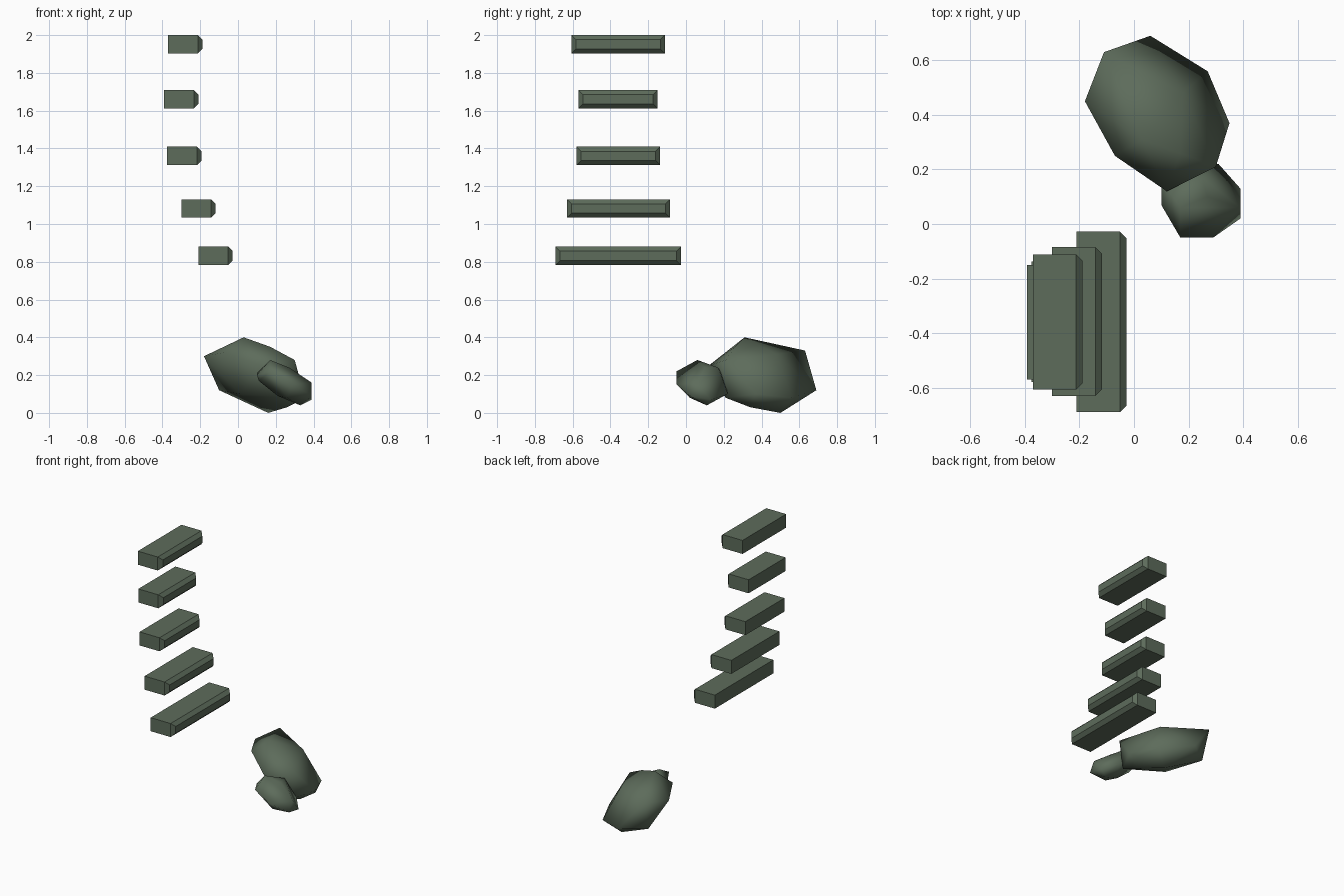
import bpy
import bmesh
from mathutils import Matrix, Vector

default_cube = bpy.data.objects.get("Cube")
if default_cube:
    bpy.data.objects.remove(default_cube, do_unlink=True)

# Single muted green for everything
moss = bpy.data.materials.new("moss_green")
moss.use_nodes = True
colour = (0.11, 0.15, 0.105, 1.0)
moss.diffuse_color = colour
moss.node_tree.nodes["Principled BSDF"].inputs["Base Color"].default_value = colour


def finish(bm, name, smooth):
    """Turn a bmesh into a named, coloured object."""
    bmesh.ops.recalc_face_normals(bm, faces=bm.faces[:])
    for face in bm.faces:
        face.smooth = smooth
    mesh = bpy.data.meshes.new(name)
    bm.to_mesh(mesh)
    bm.free()
    mesh.materials.append(moss)
    obj = bpy.data.objects.new(name, mesh)
    bpy.context.scene.collection.objects.link(obj)
    return obj


def slat(name, left_edge, bottom, front, back):
    """Horizontal bar whose +x face has chamfered edges."""
    size = Vector((0.182, back - front, 0.097))
    corner = Vector((left_edge, front, bottom))
    bm = bmesh.new()
    bmesh.ops.create_cube(bm, size=1.0)
    bmesh.ops.transform(
        bm,
        matrix=Matrix.Translation(corner + size / 2) @ Matrix.Diagonal(size).to_4x4(),
        verts=bm.verts[:],
    )
    end = max(bm.faces, key=lambda f: f.calc_center_median().x)
    bmesh.ops.bevel(bm, geom=list(end.edges), offset=0.024, segments=1,
                    profile=0.5, affect='EDGES')
    return finish(bm, name, False)


def boulder(name, corners):
    """Rounded stone: the convex skin around a few corners, shaded smooth."""
    bm = bmesh.new()
    for corner in corners:
        bm.verts.new(corner)
    hull = bmesh.ops.convex_hull(bm, input=bm.verts[:])
    unused = {v for v in hull["geom_interior"] + hull["geom_unused"]
              if isinstance(v, bmesh.types.BMVert)}
    bmesh.ops.delete(bm, geom=list(unused), context='VERTS')
    return finish(bm, name, True)


# Rising column of slats, from the longest at the bottom
slats = [
    (-0.21, 0.783, -0.69, -0.027),
    (-0.3, 1.034, -0.63, -0.085),
    (-0.375, 1.312, -0.58, -0.137),
    (-0.392, 1.612, -0.57, -0.15),
    (-0.37, 1.903, -0.607, -0.112),
]
for number, placement in enumerate(slats, start=1):
    slat(f"slat_{number}", *placement)

# Large flattened boulder at the back
boulder("large_boulder", [
    (.06, .69, .12), (-.18, .45, .3), (-.11, .63, .33), (-.1, .57, .12),
    (.27, .56, .08), (.35, .37, .1), (.3, .21, .28), (.12, .12, .25),
    (-.07, .25, .32), (.03, .31, .4), (.17, .26, .35), (.16, .5, .0),
    (.32, .42, .06), (.26, .34, .03), (.27, .21, .08), (.01, .33, .1),
    (.18, .48, .31),
])

# Small boulder leaning against it
boulder("small_boulder", [
    (.17, -.05, .22), (.29, -.05, .15), (.1, .07, .2), (.1, .16, .21),
    (.17, .06, .28), (.27, .1, .24), (.39, .06, .16), (.39, .13, .07),
    (.39, .02, .09), (.33, .11, .04), (.21, .08, .09), (.11, .08, .17),
    (.31, .22, .1), (.2, .21, .17), (.25, .17, .24), (.26, .02, .08),
])
